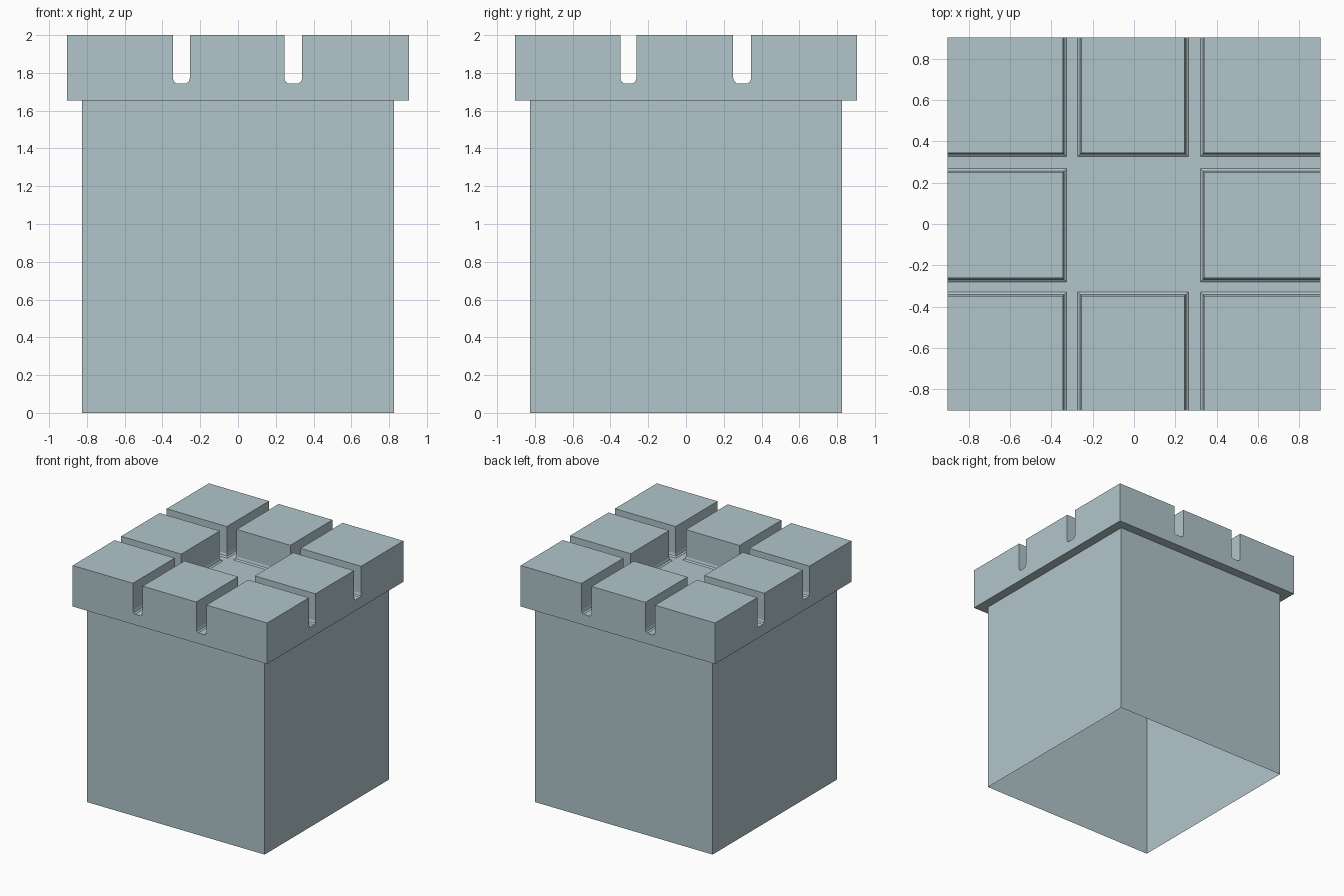
import bpy, bmesh

if "Cube" in bpy.data.objects:
    bpy.data.objects.remove(bpy.data.objects["Cube"])

H, B = 0.905, 0.826            # half widths of head and body
TOP, FLOOR, LEDGE = 2.0, 1.745, 1.655
XS = [-H, -0.345, -0.255, 0.245, 0.34, H]    # block edges across x
YS = [-H, -0.348, -0.262, 0.25, 0.345, H]    # block edges across y
FLARE = 0.018

stone = bpy.data.materials.new("pale blue grey stone")
stone.diffuse_color = (0.44, 0.56, 0.59, 1)
stone.use_nodes = True
stone.node_tree.nodes["Principled BSDF"].inputs["Base Color"].default_value = stone.diffuse_color

bm = bmesh.new()


def face(pts):
    return bm.faces.new([bm.verts.new(p) for p in pts])


def grow(v, i, d):
    """Move a block edge into the groove, leaving the outer edge in place."""
    if abs(v) == H:
        return v
    return v + (d if i % 2 else -d)


def ring(i, j, d, z):
    x0, x1 = grow(XS[i], i, d), grow(XS[i + 1], i + 1, d)
    y0, y1 = grow(YS[j], j, d), grow(YS[j + 1], j + 1, d)
    return [(x0, y0, z), (x1, y0, z), (x1, y1, z), (x0, y1, z)]


# battlement blocks with rounded feet, and groove / pit floor
gx = [grow(v, i, FLARE) for i, v in enumerate(XS)]
gy = [grow(v, i, FLARE) for i, v in enumerate(YS)]
for i in range(5):
    for j in range(5):
        if i % 2 == 0 and j % 2 == 0 and (i, j) != (2, 2):
            levels = [(0, TOP), (0, 1.773), (0.006, 1.754), (FLARE, FLOOR)]
            rings = [ring(i, j, d, z) for d, z in levels]
            face(rings[0])
            for a, b in zip(rings, rings[1:]):
                for k in range(4):
                    n = (k + 1) % 4
                    # the last level stays open underneath (hollow shell)
                    face([b[k], b[n], a[n], a[k]])
        else:
            face([(gx[i], gy[j], FLOOR), (gx[i + 1], gy[j], FLOOR),
                  (gx[i + 1], gy[j + 1], FLOOR), (gx[i], gy[j + 1], FLOOR)])

# head band, ledge underside and body walls (open at the bottom)
sides = [[(x, -H) for x in gx], [(H, y) for y in gy],
         [(x, H) for x in reversed(gx)], [(-H, y) for y in reversed(gy)]]
s = B / H
for side in sides:
    for a, b in zip(side, side[1:]):
        face([(*a, LEDGE), (*b, LEDGE), (*b, FLOOR), (*a, FLOOR)])
    p, q = side[0], side[-1]
    pi, qi = (p[0] * s, p[1] * s), (q[0] * s, q[1] * s)
    face([(*pi, LEDGE), (*qi, LEDGE)] + [(*c, LEDGE) for c in reversed(side)])
    face([(*pi, 0), (*qi, 0), (*qi, LEDGE), (*pi, LEDGE)])

bmesh.ops.remove_doubles(bm, verts=bm.verts, dist=0.0005)
bmesh.ops.recalc_face_normals(bm, faces=bm.faces)

mesh = bpy.data.meshes.new("square_tower")
bm.to_mesh(mesh)
bm.free()
mesh.materials.append(stone)
tower = bpy.data.objects.new("square_tower", mesh)
bpy.context.collection.objects.link(tower)
